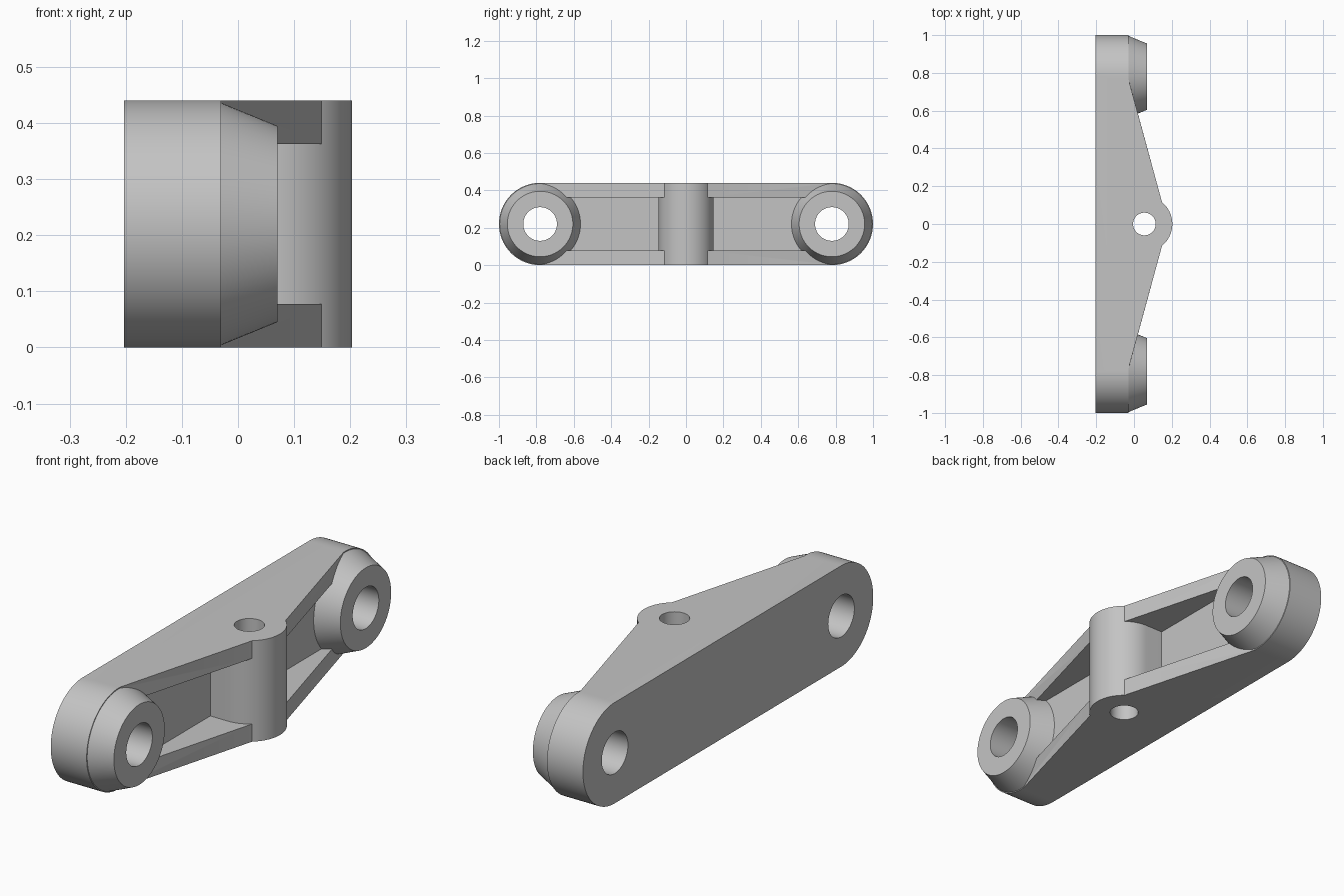
import bpy
import bmesh
from math import sin, cos, pi
from mathutils import Vector

old = bpy.data.objects.get("Cube")
if old:
    bpy.data.objects.remove(old, do_unlink=True)

# Main sizes
HEIGHT = 0.44
MID = HEIGHT / 2
BACK, FACE, BOSS_END = -0.203, -0.03, 0.07
EYE_Y = 1 - MID
HUB_X, HUB_R = 0.055, 0.148
WEB = 0.077

grey = bpy.data.materials.new("plain grey")
grey.use_nodes = True
grey.diffuse_color = (0.55, 0.55, 0.55, 1)
grey.node_tree.nodes["Principled BSDF"].inputs["Base Color"].default_value = grey.diffuse_color


def arc(cx, cy, r, start, end, steps=48):
    """Points along an arc, both ends included."""
    return [(cx + r * cos(start + (end - start) * i / steps),
             cy + r * sin(start + (end - start) * i / steps)) for i in range(steps + 1)]


def loft(name, lower, upper, place):
    """Closed solid between two outlines with the same number of points."""
    bm = bmesh.new()
    a = [bm.verts.new(place(p, 0)) for p in lower]
    b = [bm.verts.new(place(p, 1)) for p in upper]
    bm.faces.new(a)
    bm.faces.new(b)
    for i in range(len(a)):
        j = (i + 1) % len(a)
        bm.faces.new((a[i], a[j], b[j], b[i]))
    bmesh.ops.recalc_face_normals(bm, faces=bm.faces)
    mesh = bpy.data.meshes.new(name)
    bm.to_mesh(mesh)
    bm.free()
    mesh.materials.append(grey)
    obj = bpy.data.objects.new(name, mesh)
    bpy.context.collection.objects.link(obj)
    return obj


def upright(name, outline, z0, z1):
    return loft(name, outline, outline, lambda p, t: Vector((p[0], p[1], (z0, z1)[t])))


def sideways(name, lower, upper, x0, x1):
    return loft(name, lower, upper, lambda p, t: Vector(((x0, x1)[t], p[0], p[1])))


def circle(cx, cy, r):
    return arc(cx, cy, r, 0, 2 * pi, 96)[:-1]


def combine(body, tool, operation):
    """Apply one boolean and remove the tool."""
    mod = body.modifiers.new(operation, "BOOLEAN")
    mod.operation, mod.solver, mod.object = operation, "EXACT", tool
    bpy.context.view_layer.objects.active = body
    bpy.ops.object.modifier_apply(modifier=mod.name)
    bpy.data.objects.remove(tool, do_unlink=True)


# Rounded back plate
stadium = arc(EYE_Y, MID, MID, -pi / 2, pi / 2) + arc(-EYE_Y, MID, MID, pi / 2, 3 * pi / 2)
body = sideways("bracket_body", stadium, stadium, BACK, FACE)

# Tapering flanges above and below the open pockets
flange = [(-0.1, -0.77), (FACE, -0.77), (0.15, -0.11), (0.15, 0.11), (FACE, 0.77), (-0.1, 0.77)]
parts = [upright("lower_flange", flange, 0, WEB),
         upright("upper_flange", flange, HEIGHT - WEB, HEIGHT)]

# Round-nosed pivot hub joined to the plate
hub = [(-0.1, -HUB_R)] + arc(HUB_X, 0, HUB_R, -pi / 2, pi / 2) + [(-0.1, HUB_R)]
parts.append(upright("pivot_hub", hub, 0, HEIGHT))

# Conical bosses, each slightly narrower than the plate end
for side in (-1, 1):
    base = circle(side * EYE_Y, MID, 0.216)
    parts.append(sideways("boss", base, circle(side * EYE_Y, MID, 0.175), FACE, BOSS_END))

for part in parts:
    combine(body, part, "UNION")

# Bolt holes and pivot hole
for side in (-1, 1):
    bore = circle(side * EYE_Y, MID, 0.09)
    combine(body, sideways("bolt_bore", bore, bore, -0.4, 0.4), "DIFFERENCE")
combine(body, upright("pivot_bore", circle(HUB_X, 0, 0.06), -0.2, 0.7), "DIFFERENCE")

# Smooth curved walls, crisp edges
bpy.ops.object.select_all(action="DESELECT")
body.select_set(True)
bpy.context.view_layer.objects.active = body
bpy.ops.object.shade_smooth_by_angle(angle=pi / 9)
